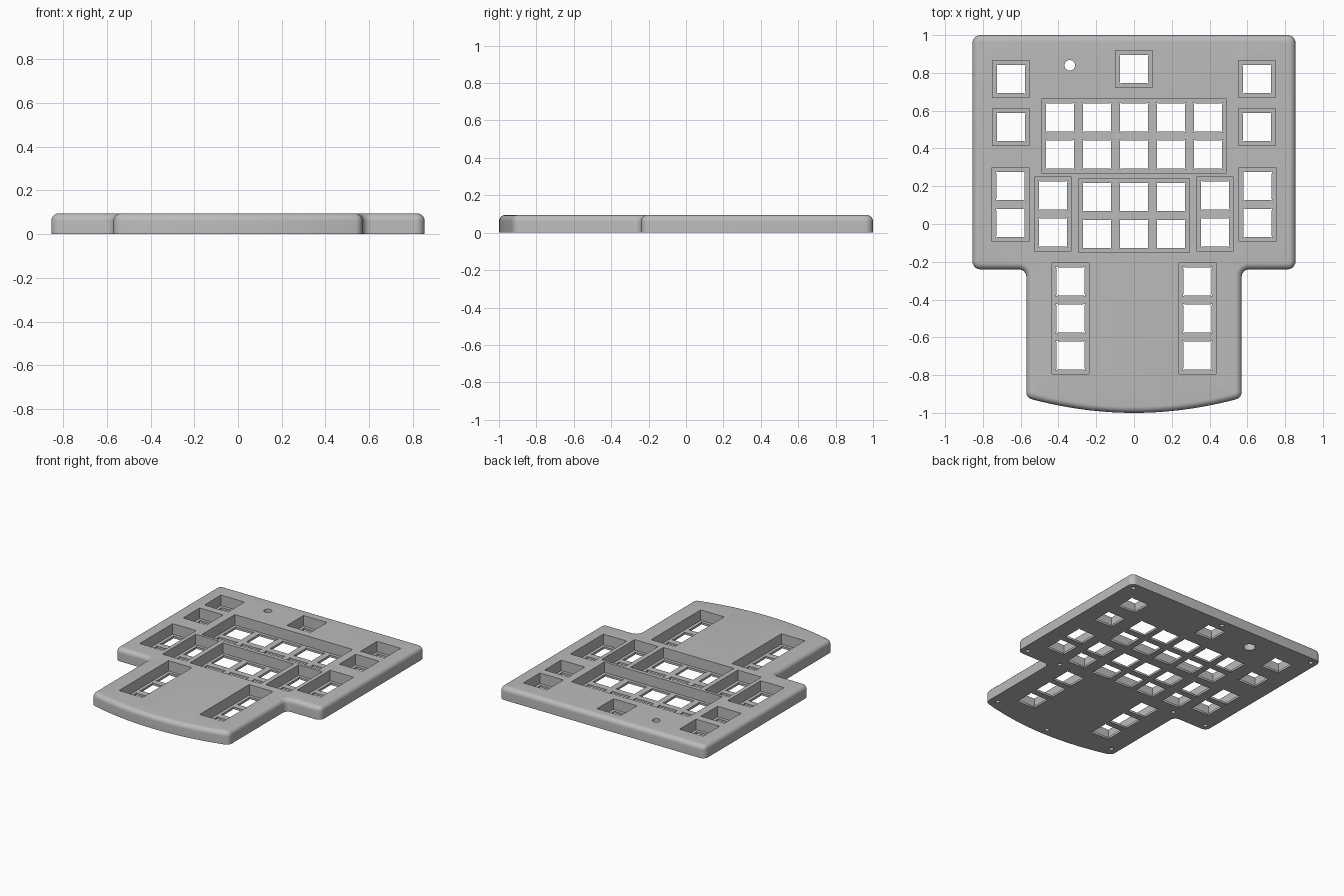
import bpy, bmesh
from math import sin, cos, pi
from mathutils import Vector

if "Cube" in bpy.data.objects:
    bpy.data.objects.remove(bpy.data.objects["Cube"])

HEIGHT, FLOOR, FILLET, PITCH = 0.095, 0.016, 0.034, 0.196

grey = bpy.data.materials.new("matte grey")
grey.use_nodes = True
COLOUR = (0.5, 0.5, 0.5, 1)
grey.diffuse_color = COLOUR
grey.node_tree.nodes["Principled BSDF"].inputs["Base Color"].default_value = COLOUR


def make_object(name, bm):
    bmesh.ops.recalc_face_normals(bm, faces=bm.faces)
    mesh = bpy.data.meshes.new(name)
    bm.to_mesh(mesh)
    bm.free()
    mesh.materials.append(grey)
    obj = bpy.data.objects.new(name, mesh)
    bpy.context.collection.objects.link(obj)
    return obj


def loft(bm, rings):
    """Skin a list of equal rings of points and cap both ends."""
    loops = [[bm.verts.new(p) for p in ring] for ring in rings]
    n = len(loops[0])
    for a, b in zip(loops, loops[1:]):
        for i in range(n):
            j = (i + 1) % n
            bm.faces.new((a[i], a[j], b[j], b[i]))
    bm.faces.new(loops[0][::-1])
    bm.faces.new(loops[-1])


def prism(bm, points, z0, z1):
    loft(bm, [[(x, y, z) for x, y in points] for z in (z0, z1)])


def circle(x, y, r, n=24):
    return [(x + r * cos(2 * pi * i / n), y + r * sin(2 * pi * i / n)) for i in range(n)]


def rounded(corners, steps=7):
    """Round the corners of a polygon given as (x, y, radius)."""
    out = []
    for i, (x, y, r) in enumerate(corners):
        p = Vector((x, y))
        if r == 0:
            out.append(p)
            continue
        a = (Vector(corners[i - 1][:2]) - p).normalized()
        b = (Vector(corners[(i + 1) % len(corners)][:2]) - p).normalized()
        half = a.angle(b) / 2
        centre = p + (a + b).normalized() * r / sin(half)
        start, end = p + a * r / (sin(half) / cos(half)), p + b * r / (sin(half) / cos(half))
        u, v = start - centre, end - centre
        full = u.angle(v)
        for k in range(steps + 1):
            t = k / steps
            out.append(centre + (u * sin((1 - t) * full) + v * sin(t * full)) / sin(full))
    return out


def inset(points, d):
    """Offset a counter-clockwise outline inward by d."""
    out = []
    for i, p in enumerate(points):
        e1 = (p - points[i - 1]).normalized()
        e2 = (points[(i + 1) % len(points)] - p).normalized()
        n1, n2 = Vector((-e1.y, e1.x)), Vector((-e2.y, e2.x))
        out.append(p + (n1 + n2) * d / (1 + n1.dot(n2)))
    return out


# Case outline: wide back, narrower front with a bowed edge
half = [(0.57, -0.92, 0.04), (0.57, -0.24, 0.04), (0.855, -0.24, 0.042), (0.855, 1, 0.042)]
bow = [(0.57 * k / 10, -1 + 0.08 * (k / 10) ** 2, 0) for k in range(-9, 10)]
outline = rounded(bow + half + [(-x, y, r) for x, y, r in reversed(half)])

# Case body with a rounded top edge
bm = bmesh.new()
rings = [(0, 0)] + [(FILLET * (1 - cos(a)), HEIGHT - FILLET * (1 - sin(a)))
                    for a in [pi / 2 * k / 7 for k in range(8)]]
loft(bm, [[(p.x, p.y, z) for p in inset(outline, d)] for d, z in rings])
case = make_object("keyboard_case", bm)

# Key wells: centre x, centre y, columns, rows
wells = [(0, 0.82, 1, 1), (0, 0.466, 5, 2), (0, 0.045, 3, 2)]
for side in (-1, 1):
    wells += [(0.65 * side, 0.767, 1, 1), (0.65 * side, 0.513, 1, 1),
              (0.655 * side, 0.103, 1, 2), (0.429 * side, 0.053, 1, 2),
              (0.336 * side, -0.5, 1, 3)]

pockets, holes = bmesh.new(), bmesh.new()
S, C, N = 0.074, 0.079, 0.067   # switch opening: side, corner relief, relief start
quarter = [(S, N), (C, C), (N, S)]
for cx, cy, cols, rows in wells:
    w, h = cols * PITCH / 2, rows * PITCH / 2
    prism(pockets, [(cx - w, cy - h), (cx + w, cy - h), (cx + w, cy + h), (cx - w, cy + h)],
          FLOOR, 0.2)
    for c in range(cols):
        for r in range(rows):
            x = cx + (c - (cols - 1) / 2) * PITCH
            y = cy + (r - (rows - 1) / 2) * PITCH
            points = []
            for k in range(4):
                for px, py in quarter:
                    for _ in range(k):
                        px, py = -py, px
                    points.append((x + px, y + py))
            prism(holes, points, -0.1, 0.05)

# Cable hole, wider from below
prism(pockets, circle(-0.34, 0.84, 0.042), -0.1, 0.06)
prism(holes, circle(-0.34, 0.84, 0.028), -0.2, 0.2)

# Blind screw holes in the underside
screws = [(0, 0.95), (0, -0.94)]
for side in (-1, 1):
    screws += [(0.805 * side, 0.95), (0.805 * side, -0.19),
               (0.515 * side, -0.19), (0.515 * side, -0.86)]
for x, y in screws:
    prism(holes, circle(x, y, 0.016, 16), -0.1, 0.06)

# Cut the case, then drop the cutters
bpy.context.view_layer.objects.active = case
for name, cutter_bm in (("well_cutter", pockets), ("hole_cutter", holes)):
    cutter = make_object(name, cutter_bm)
    cutter.hide_render = True
    mod = case.modifiers.new(name, "BOOLEAN")
    mod.operation, mod.solver, mod.object = "DIFFERENCE", "EXACT", cutter
    bpy.ops.object.modifier_apply(modifier=name)
    bpy.data.objects.remove(cutter)

for obj in bpy.context.selected_objects:
    obj.select_set(False)
case.select_set(True)
bpy.ops.object.shade_smooth_by_angle(angle=0.6)
